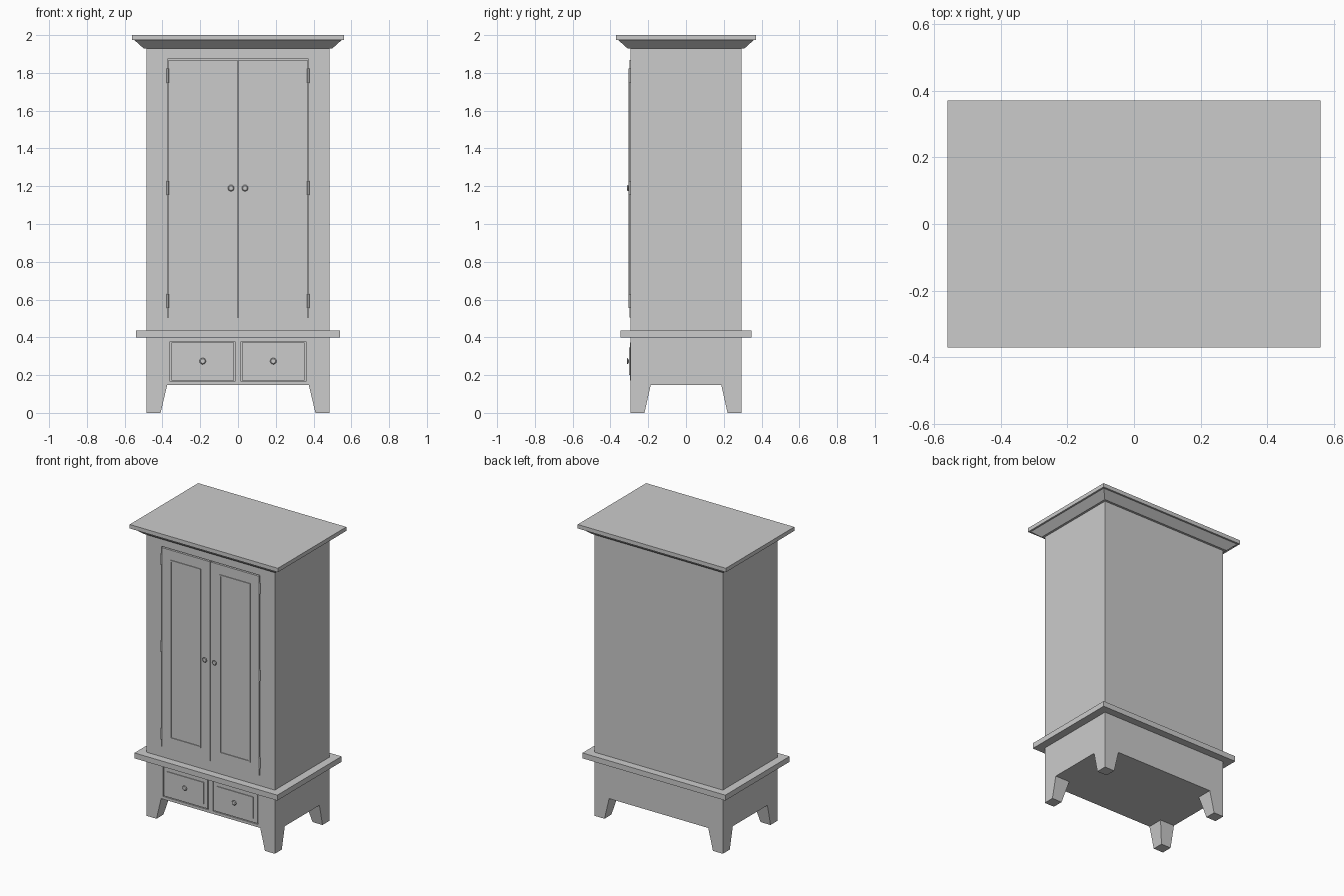
import bpy, bmesh
from mathutils import Matrix

if "Cube" in bpy.data.objects:
    bpy.data.objects.remove(bpy.data.objects["Cube"])


def finish(name, bm):
    bmesh.ops.recalc_face_normals(bm, faces=bm.faces)
    me = bpy.data.meshes.new(name)
    bm.to_mesh(me)
    bm.free()
    ob = bpy.data.objects.new(name, me)
    bpy.context.collection.objects.link(ob)
    return ob


def loft(name, lower, upper):
    """Box-like solid between two level rectangles (x0, x1, y0, y1, z)."""
    bm = bmesh.new()
    rings = []
    for x0, x1, y0, y1, z in (lower, upper):
        rings.append([bm.verts.new((x, y, z)) for x, y in
                      ((x0, y0), (x1, y0), (x1, y1), (x0, y1))])
    a, b = rings
    bm.faces.new(a)
    bm.faces.new(b)
    for i in range(4):
        j = (i + 1) % 4
        bm.faces.new((a[i], a[j], b[j], b[i]))
    return finish(name, bm)


def box(name, x0, x1, y0, y1, z0, z1):
    return loft(name, (x0, x1, y0, y1, z0), (x0, x1, y0, y1, z1))


def frame(name, outer, inner, y0, y1):
    """Mitred rectangular frame facing the front; rectangles are x0, x1, z0, z1."""
    bm = bmesh.new()
    loops = []
    for (x0, x1, z0, z1), y in ((outer, y0), (inner, y0), (inner, y1), (outer, y1)):
        loops.append([bm.verts.new((x, y, z)) for x, z in
                      ((x0, z0), (x1, z0), (x1, z1), (x0, z1))])
    for k in range(4):
        a, b = loops[k], loops[(k + 1) % 4]
        for i in range(4):
            j = (i + 1) % 4
            bm.faces.new((a[i], a[j], b[j], b[i]))
    return finish(name, bm)


def cylinder(bm, r_back, r_front, length, matrix):
    bmesh.ops.create_cone(bm, cap_ends=True, segments=16, radius1=r_back,
                          radius2=r_front, depth=length, matrix=matrix)


def knob(name, x, y, z):
    """Short stem with a flared head, pointing to the front."""
    bm = bmesh.new()
    turn = Matrix.Rotation(1.5707963, 4, 'X')
    for r0, r1, length, offset in ((0.007, 0.007, 0.006, 0.002), (0.010, 0.017, 0.005, 0.006),
                                   (0.017, 0.012, 0.004, 0.0105)):
        cylinder(bm, r0, r1, length, Matrix.Translation((x, y - offset, z)) @ turn)
    return finish(name, bm)


W, D, FRONT, CORE = 0.485, 0.295, -0.295, -0.275

# Cabinet body, with framed front openings
box("upper_carcass", -W, W, CORE, D, 0.435, 1.93)
frame("door_surround", (-W, W, 0.435, 1.93), (-0.372, 0.372, 0.505, 1.873), FRONT, CORE)
box("base_carcass", -W, W, CORE, D, 0.147, 0.398)
frame("drawer_surround", (-W, W, 0.147, 0.398), (-0.359, 0.359, 0.166, 0.379), FRONT, CORE)
box("drawer_divider", -0.016, 0.016, FRONT, CORE, 0.166, 0.379)

# Waist ledge, crown moulding and top
box("waist_ledge", -0.54, 0.54, -0.347, 0.347, 0.398, 0.435)
loft("crown_moulding", (-0.50, 0.50, -0.31, 0.31, 1.93), (-0.548, 0.548, -0.358, 0.358, 1.973))
box("top_board", -0.56, 0.56, -0.37, 0.37, 1.973, 2.0)

for side, s in (("left", -1), ("right", 1)):
    def span(a, b):
        return (a, b) if s > 0 else (-b, -a)

    # Tapered feet
    for end, t in (("front", -1), ("back", 1)):
        def depth(a):
            return (a, D) if t > 0 else (-D, -a)
        loft(f"{end}_{side}_foot", (*span(0.41, W), *depth(0.22), 0.0),
             (*span(0.375, W), *depth(0.187), 0.147))

    # Doors: flat board, beaded panel, hinges and knob
    box(f"{side}_door", *span(0.003, 0.367), -0.299, CORE, 0.505, 1.867)
    frame(f"{side}_door_bead", (*span(0.07, 0.304), 0.577, 1.80),
          (*span(0.08, 0.294), 0.587, 1.79), -0.304, -0.297)
    for i, z in enumerate((0.592, 1.19, 1.785)):
        bm = bmesh.new()
        cylinder(bm, 0.006, 0.006, 0.075, Matrix.Translation((s * 0.372, -0.298, z)))
        finish(f"{side}_hinge_{i + 1}", bm)
    knob(f"{side}_door_knob", s * 0.037, -0.299, 1.19)

    # Drawers: front board, raised panel and knob
    box(f"{side}_drawer", *span(0.022, 0.353), -0.296, CORE, 0.172, 0.373)
    box(f"{side}_drawer_panel", *span(0.05, 0.325), -0.301, -0.29, 0.20, 0.346)
    knob(f"{side}_drawer_knob", s * 0.187, -0.301, 0.274)

# Smooth the round knobs and hinges, keeping sharp edges
bpy.ops.object.select_all(action='DESELECT')
for ob in bpy.context.collection.objects:
    if "knob" in ob.name or "hinge" in ob.name:
        ob.select_set(True)
        bpy.context.view_layer.objects.active = ob
bpy.ops.object.shade_smooth_by_angle(angle=0.6)
